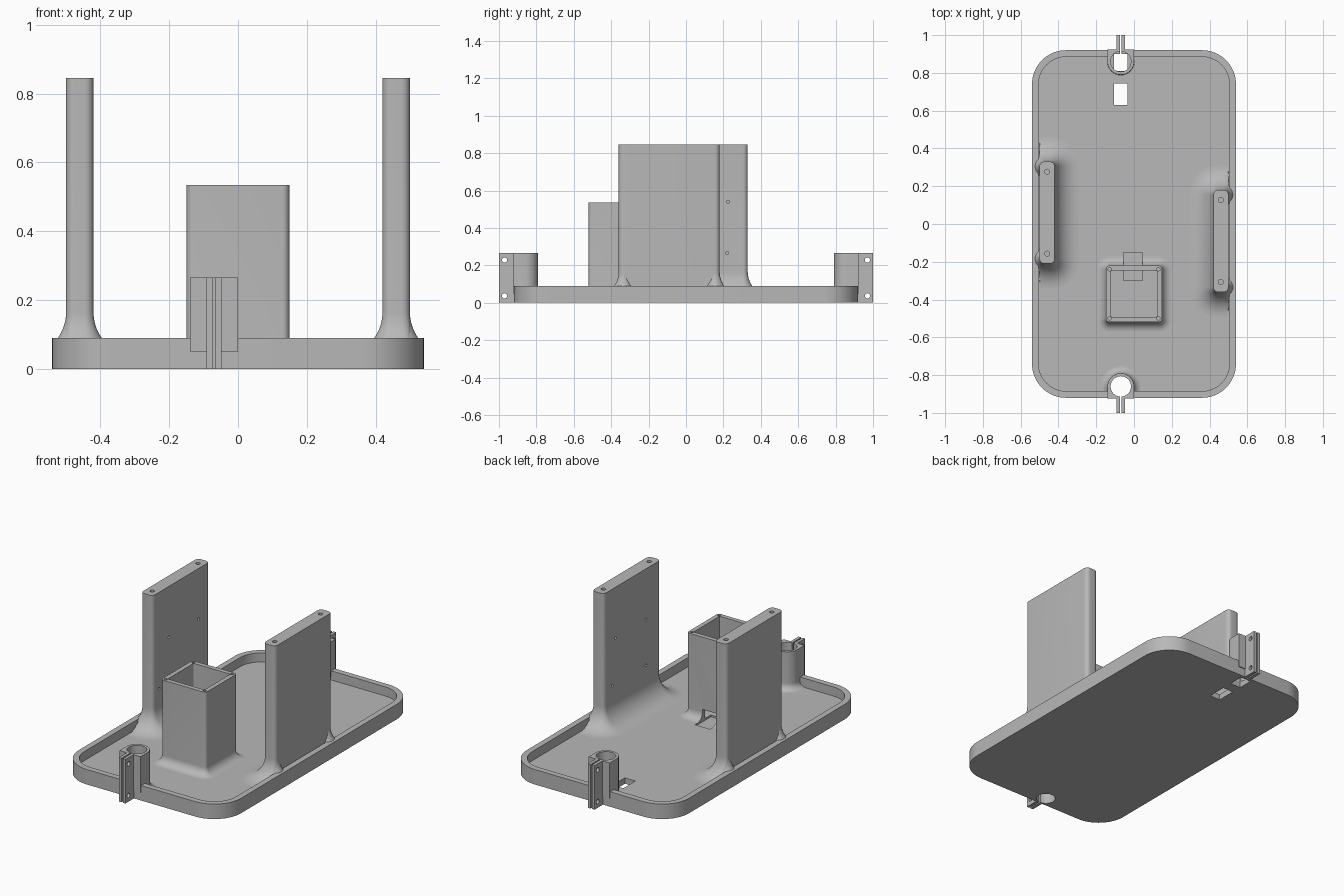
import bpy, bmesh, math

if "Cube" in bpy.data.objects:
    bpy.data.objects.remove(bpy.data.objects["Cube"], do_unlink=True)

grey = bpy.data.materials.new("plain grey")
grey.use_nodes = True
grey.diffuse_color = (0.48, 0.48, 0.48, 1)
grey.node_tree.nodes["Principled BSDF"].inputs["Base Color"].default_value = grey.diffuse_color

FLOOR, RIM, TOP = 0.035, 0.09, 0.845


def outline(cx, cy, hx, hy, r, n=8):
    """Rounded rectangle, counter-clockwise."""
    pts = []
    for k, (sx, sy) in enumerate(((1, 1), (-1, 1), (-1, -1), (1, -1))):
        for i in range(n + 1):
            a = math.pi / 2 * (k + i / n)
            pts.append((cx + sx * (hx - r) + r * math.cos(a),
                        cy + sy * (hy - r) + r * math.sin(a)))
    return pts


def circle(cx, cy, r, n=40):
    return [(cx + r * math.cos(2 * math.pi * i / n),
             cy + r * math.sin(2 * math.pi * i / n)) for i in range(n)]


def loft(name, rings):
    """Closed solid through rings of 3D points."""
    bm = bmesh.new()
    loops = [[bm.verts.new(p) for p in ring] for ring in rings]
    for a, b in zip(loops, loops[1:]):
        for i in range(len(a)):
            j = (i + 1) % len(a)
            bm.faces.new((a[i], a[j], b[j], b[i]))
    bm.faces.new(loops[0][::-1])
    bm.faces.new(loops[-1])
    bmesh.ops.recalc_face_normals(bm, faces=bm.faces)
    mesh = bpy.data.meshes.new(name)
    bm.to_mesh(mesh)
    bm.free()
    mesh.materials.append(grey)
    ob = bpy.data.objects.new(name, mesh)
    bpy.context.collection.objects.link(ob)
    return ob


def prism(pts, z0, z1, name="cutter"):
    return loft(name, [[(x, y, z) for x, y in pts] for z in (z0, z1)])


def box(x0, x1, y0, y1, z0, z1, name="cutter"):
    return prism([(x0, y0), (x1, y0), (x1, y1), (x0, y1)], z0, z1, name)


def bolt(x0, x1, y, z, r):
    """Round cutter along x."""
    return loft("cutter", [[(x, p, q) for p, q in circle(y, z, r, 16)] for x in (x0, x1)])


def combine(ob, others, operation):
    """Apply booleans and remove the helpers."""
    for other in others:
        mod = ob.modifiers.new("bool", 'BOOLEAN')
        mod.operation, mod.object, mod.solver = operation, other, 'EXACT'
        bpy.context.view_layer.update()
        graph = bpy.context.evaluated_depsgraph_get()
        mesh = bpy.data.meshes.new_from_object(ob.evaluated_get(graph))
        ob.modifiers.clear()
        ob.data = mesh
        bpy.data.objects.remove(other, do_unlink=True)


def flare(z, r):
    """Outward spread of a concave base fillet at height z."""
    u = min(max(z - FLOOR, 0), r)
    return r - math.sqrt(max(r * r - (r - u) ** 2, 0))


def heights(r, n=12):
    return [FLOOR + r * (1 - math.cos(math.pi / 2 * i / n)) for i in range(n + 1)]


def flared(name, shape, r, top, limit):
    """Solid with a filleted foot; shape(offset) gives its outline."""
    zs = [0.015] + heights(r) + [top]
    return loft(name, [[(*limit(x, y), z) for x, y in shape(flare(z, r))] for z in zs])


parts = []

# Tray with raised rim
tray = prism(outline(0, 0, 0.54, 0.92, 0.18, 16), 0, RIM, "tray")
combine(tray, [prism(outline(0, 0, 0.505, 0.885, 0.145, 16), FLOOR, 0.2),
               box(-0.105, -0.035, 0.63, 0.745, -0.1, 0.2),
               box(-0.055, 0.045, -0.30, -0.15, 0.025, 0.2)], 'DIFFERENCE')
parts.append(tray)

# Two tall side walls with screw holes
WALL_R = 0.13
WALLS = (("right_wall", -1, 0.06, ((-0.055, 0.54), (0.225, 0.54), (-0.15, 0.265), (0.22, 0.265))),
         ("left_wall", 1, -0.09, ((0.07, 0.54), (-0.22, 0.54), (0.1, 0.265), (-0.22, 0.265))))
for name, s, cy, side_holes in WALLS:
    wall = flared(name,
                  lambda f: outline(s * 0.46, cy, 0.04 + f, 0.27 + f, 0.025 + f),
                  WALL_R, TOP,
                  lambda x, y: (s * min(s * x, 0.5), y))
    cuts = [prism(circle(s * 0.46, cy + d, 0.013, 16), TOP - 0.12, 1) for d in (-0.217, 0.217)]
    cuts += [bolt(s * 0.36, s * 0.45, y, z, 0.008) for y, z in side_holes]
    combine(wall, cuts, 'DIFFERENCE')
    parts.append(wall)
    # Rounded feet where the outer corners spread over the rim
    for e in (-1, 1):
        zs = [0.08] + [z for z in heights(WALL_R) if z > 0.085]
        parts.append(loft(name + "_foot", [
            [(x, y, z) for x, y in circle(s * 0.475, cy + e * 0.245, 0.0245 + flare(z, WALL_R))]
            for z in zs]))

# Hollow square tower with corner screw holes and a cable slot
tower = flared("tower", lambda f: outline(0, -0.37, 0.149 + f, 0.15 + f, 0.02 + f),
               0.05, 0.535, lambda x, y: (x, y))
cuts = [prism(outline(0, -0.37, 0.122, 0.123, 0.006, 3), 0.036, 1),
        box(-0.055, 0.045, -0.30, -0.15, 0.025, 0.10)]
cuts += [prism(circle(sx * 0.129, -0.37 + sy * 0.13, 0.009, 16), 0.43, 1)
         for sx in (-1, 1) for sy in (-1, 1)]
combine(tower, cuts, 'DIFFERENCE')
parts.append(tower)

# Split ring clamps at both ends
CX = -0.07
for name, s, foot in (("front_clamp", -1, 0.04), ("back_clamp", 1, 0.005)):
    cy = s * 0.86

    def ybox(x0, x1, a, b, z0, z1):
        lo, hi = sorted((s * a, s * b))
        return box(x0, x1, lo, hi, z0, z1)

    clamp = flared(name, lambda f: circle(CX, cy, 0.07 + f), foot, 0.265,
                   lambda x, y: (x, s * min(s * y, 0.915)))
    combine(clamp, [ybox(CX - 0.07, CX + 0.07, 0.86, 0.925, 0.05, 0.265),
                    ybox(CX - 0.022, CX + 0.022, 0.918, 1.0, 0, 0.265)], 'UNION')
    for target in (clamp, tray):
        bore_bottom = -0.1 if s < 0 else FLOOR
        cuts = [prism(circle(CX, cy, 0.054), bore_bottom, 1),
                ybox(CX - 0.004, CX + 0.004, 0.87, 1.1, -0.1, 1)]
        if s > 0:
            cuts.append(ybox(CX - 0.035, CX + 0.035, 0.81, 0.9, -0.1, 0.2))
        combine(target, cuts, 'DIFFERENCE')
    combine(clamp, [bolt(CX - 0.1, CX + 0.1, s * 0.97, z, 0.014) for z in (0.037, 0.228)],
            'DIFFERENCE')
    parts.append(clamp)

# Smooth curved surfaces, keep edges sharp
bpy.ops.object.select_all(action='DESELECT')
for ob in parts:
    ob.select_set(True)
bpy.context.view_layer.objects.active = tray
bpy.ops.object.shade_smooth_by_angle(angle=math.radians(30))
